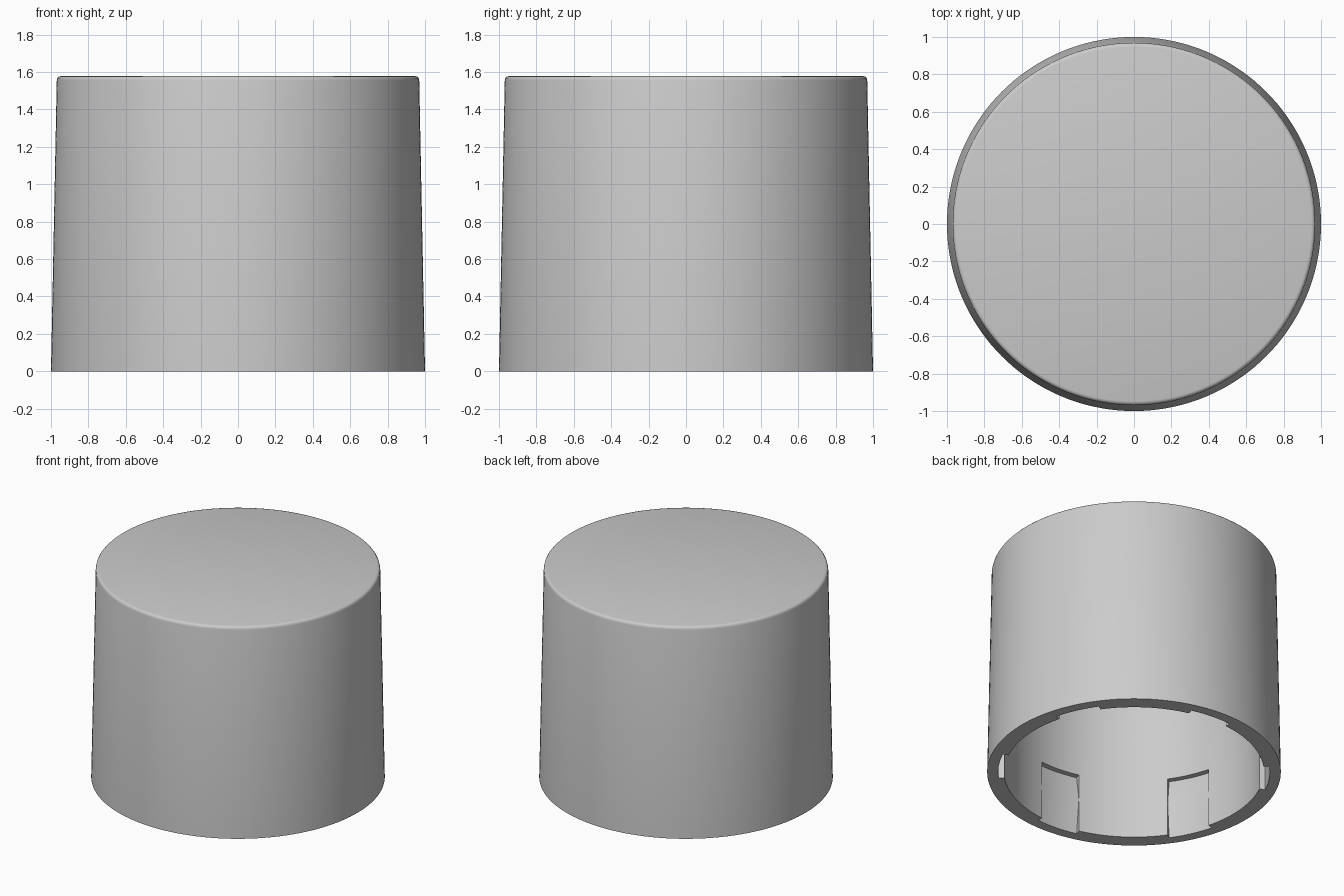
import bpy, bmesh
from math import cos, sin, radians

if "Cube" in bpy.data.objects:
    bpy.data.objects.remove(bpy.data.objects["Cube"], do_unlink=True)

# Single plastic colour
grey = bpy.data.materials.new("light grey plastic")
grey.use_nodes = True
colour = (0.6, 0.6, 0.6, 1)
grey.diffuse_color = colour
grey.node_tree.nodes["Principled BSDF"].inputs["Base Color"].default_value = colour

WALL, DEEP, CREST = 0.885, 0.925, 0.888
LOW, HIGH = 0.25, 0.44

# Inside profiles (radius, z), rising from the rim
INSIDE = {
    "wall": [(WALL, 0), (WALL, LOW), (WALL, LOW), (WALL, HIGH), (WALL, HIGH)],
    "notch": [(DEEP, 0), (DEEP, LOW), (WALL, LOW), (WALL, HIGH), (WALL, HIGH)],
    "snap": [(DEEP, 0), (CREST, LOW), (CREST, LOW), (DEEP, HIGH), (WALL, HIGH)],
}
CEILING = [(0.867, 1.46), (0.86, 1.475), (0.845, 1.48)]
OUTSIDE = [(1, 0), (0.969, 1.555), (0.966, 1.567), (0.959, 1.575), (0.948, 1.578)]


def profile(kind):
    """Full section from the inner ceiling, under the rim, up to the top."""
    return CEILING[::-1] + INSIDE[kind][::-1] + OUTSIDE


# Angular columns: six recesses, with doubled columns at their sharp sides
STEP, RECESS = 2.5, 20
columns = []
for i in range(6):
    start = 15 + 60 * i
    kind = "notch" if i in (2, 5) else "snap"
    n = int(RECESS / STEP)
    m = int((60 - RECESS) / STEP)
    columns += [(start + STEP * k, kind) for k in range(n + 1)]
    columns += [(start + RECESS + STEP * k, "wall") for k in range(m + 1)]

# Skin the columns into one hollow cap
bm = bmesh.new()
strips = []
for angle, kind in columns:
    a = radians(angle % 360)
    strips.append([bm.verts.new((r * cos(a), r * sin(a), z)) for r, z in profile(kind)])
for s, t in zip(strips, strips[1:] + strips[:1]):
    for j in range(len(s) - 1):
        bm.faces.new((s[j], t[j], t[j + 1], s[j + 1]))
bmesh.ops.remove_doubles(bm, verts=bm.verts[:], dist=0.0001)

# Close the top and the inner ceiling with flat discs
for level in (1.48, 1.578):
    rim = [e for e in bm.edges if e.is_boundary
           and all(abs(v.co.z - level) < 0.001 for v in e.verts)]
    bmesh.ops.holes_fill(bm, edges=rim, sides=0)
bmesh.ops.recalc_face_normals(bm, faces=bm.faces[:])

mesh = bpy.data.meshes.new("hollow_cap")
bm.to_mesh(mesh)
bm.free()
mesh.materials.append(grey)
cap = bpy.data.objects.new("hollow_cap", mesh)
bpy.context.collection.objects.link(cap)

# Smooth walls, crisp rim and recess edges
bpy.ops.object.select_all(action="DESELECT")
cap.select_set(True)
bpy.context.view_layer.objects.active = cap
bpy.ops.object.shade_smooth_by_angle(angle=radians(35))
